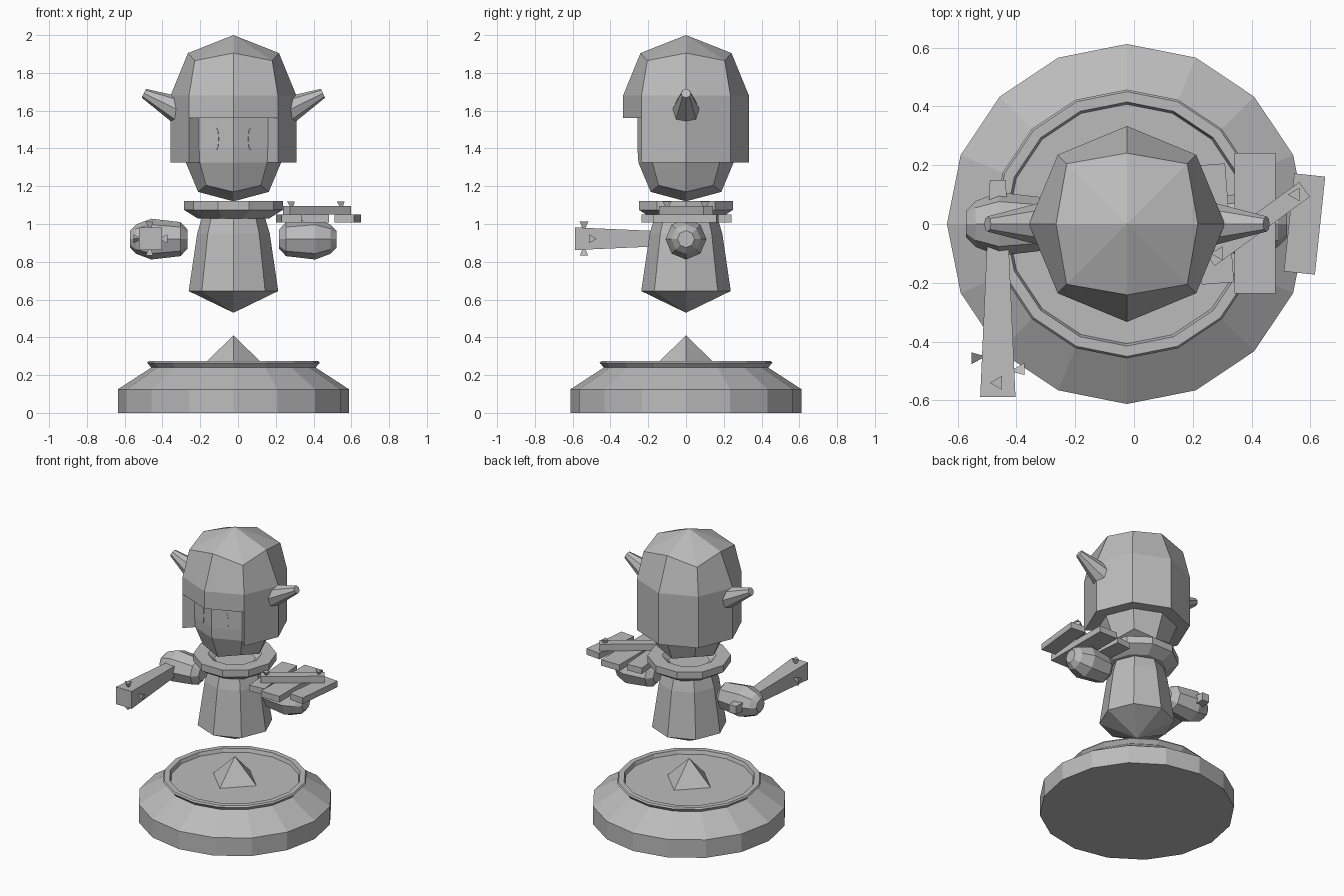
import bpy, bmesh, math
from mathutils import Vector, Matrix

if "Cube" in bpy.data.objects:
    bpy.data.objects.remove(bpy.data.objects["Cube"])

CX = -0.024  # centre line of the figure
grey = bpy.data.materials.new("stone_grey")
grey.diffuse_color = (0.5, 0.5, 0.5, 1)
grey.use_nodes = True
grey.node_tree.nodes["Principled BSDF"].inputs["Base Color"].default_value = grey.diffuse_color


def finish(name, bm):
    bmesh.ops.recalc_face_normals(bm, faces=bm.faces)
    me = bpy.data.meshes.new(name)
    bm.to_mesh(me)
    bm.free()
    me.materials.append(grey)
    ob = bpy.data.objects.new(name, me)
    bpy.context.collection.objects.link(ob)
    return ob


def loft(name, rings, close=True):
    """Skin a list of rings; a ring with one point becomes a tip."""
    bm = bmesh.new()
    rows = [[bm.verts.new(p) for p in r] for r in rings]
    for a, b in zip(rows, rows[1:]):
        n = max(len(a), len(b))
        for i in range(n):
            j = (i + 1) % n
            if len(a) == 1:
                bm.faces.new((a[0], b[j], b[i]))
            elif len(b) == 1:
                bm.faces.new((a[i], a[j], b[0]))
            else:
                bm.faces.new((a[i], a[j], b[j], b[i]))
    if close:
        for r in (rows[0], rows[-1]):
            if len(r) > 2:
                bm.faces.new(r)
    return finish(name, bm)


def ring(r, z, n=8, rd=None, zd=None):
    """Level ring; odd points may use their own radius and height."""
    if r == 0:
        return [(CX, 0, z)]
    pts = []
    for i in range(n):
        a = 2 * math.pi * i / n
        odd = i % 2 and rd is not None
        q, h = (rd, zd) if odd else (r, z)
        pts.append((CX + q * math.cos(a), q * math.sin(a), h))
    return pts


def taper(name, p, q, r0, r1, n, spin=0.0):
    """Tapered prism from p to q."""
    p, q = Vector(p), Vector(q)
    rot = (q - p).to_track_quat('Z', 'Y')
    rings = []
    for c, r in ((p, r0), (q, r1)):
        rings.append([c + rot @ Vector((r * math.cos(2 * math.pi * i / n + spin),
                                        r * math.sin(2 * math.pi * i / n + spin), 0))
                      for i in range(n)])
    return loft(name, rings)


def plank(name, x, y, z, w, l, t, deg):
    bm = bmesh.new()
    m = (Matrix.Translation((x, y, z)) @ Matrix.Rotation(math.radians(deg), 4, 'Z')
         @ Matrix.Diagonal((w, l, t, 1)))
    bmesh.ops.create_cube(bm, size=1, matrix=m)
    return finish(name, bm)


# Round pedestal with a raised lip and a centre spike
loft("pedestal", [ring(r, z, 16) for r, z in (
    (0.612, 0), (0.612, 0.125), (0.435, 0.24), (0.457, 0.265),
    (0.45, 0.275), (0.415, 0.275), (0.407, 0.25))])
loft("pedestal_spike", [ring(0.165, 0.25, 4), ring(0, 0.41)])

# Torso and collar
loft("torso", [ring(r, z) for r, z in (
    (0, 0.53), (0.237, 0.645), (0.192, 0.95), (0.165, 1.04), (0.14, 1.09))])
loft("collar", [ring(r, z, 10) for r, z in (
    (0.19, 1.03), (0.262, 1.075), (0.262, 1.123), (0.17, 1.123), (0.13, 1.09))])

# Head with a rounded chin
loft("head", [ring(0, 1.12), ring(0.187, 1.17, 8, 0.205, 1.205),
              ring(0.252, 1.325), ring(0.257, 1.4), ring(0.257, 1.6)])

# Helmet: dome plus a lower guard open at the front
loft("helmet_dome", [ring(0.333, 1.56), ring(0.333, 1.68),
                     ring(0.241, 1.905, 8, 0.29, 1.865), ring(0, 2.0)])
bm = bmesh.new()
order = [7, 0, 1, 2, 3, 4, 5]
cols = []
for i in order:
    cols.append([bm.verts.new(ring(r, z)[i]) for r, z in (
        (0.333, 1.56), (0.333, 1.325), (0.25, 1.325), (0.25, 1.56))])
for a, b in zip(cols, cols[1:]):
    for k in range(3):
        bm.faces.new((a[k], b[k], b[k + 1], a[k + 1]))
bm.faces.new(cols[0])
bm.faces.new(cols[-1])
finish("helmet_guard", bm)

for s, side in ((-1, "left"), (1, "right")):
    # Horns
    taper(side + "_horn", (CX + s * 0.285, 0, 1.6), (CX + s * 0.474, 0, 1.692),
          0.075, 0.026, 8)
    # Eyes as thin plates on the slanted face planes
    nrm = Vector((s * 0.383, -0.924, 0))
    tan = Vector((0.924, s * 0.383, 0))
    c = Vector((CX + s * 0.09, -0.2197, 1.45))
    eye = [c + tan * 0.014 * math.cos(a) + Vector((0, 0, 0.06 * math.sin(a)))
           for a in (2 * math.pi * i / 8 for i in range(8))]
    loft(side + "_eye", [[p - nrm * 0.002 for p in eye], [p + nrm * 0.003 for p in eye]])
    # Floating hands, eight-sided along x
    hx = 0.369 if s > 0 else -0.419
    loft(side + "_hand", [[(hx + s * x, r * math.cos(math.pi * i / 4),
                            0.92 + r * math.sin(math.pi * i / 4)) for i in range(8)]
                          for x, r in ((-0.152, 0.05), (-0.115, 0.09), (0.04, 0.108),
                                       (0.12, 0.078), (0.152, 0.045))])

# Club with nails
KX, KZ = -0.463, 0.922
loft("club", [[(KX + a * h, y, KZ + b * h) for a, b in ((-1, -1), (1, -1), (1, 1), (-1, 1))]
              for y, h in ((0.15, 0.027), (-0.588, 0.06))])
for i, (dx, dz, y) in enumerate(((0, 1, -0.54), (0, -1, -0.54), (-1, 0, -0.45), (1, 0, -0.5))):
    d = Vector((dx, 0, dz))
    c = Vector((KX, y, KZ))
    taper("club_nail_%d" % i, c + d * 0.05, c + d * 0.09, 0.005, 0.027, 3)

# Plank shield on the other hand
plank("shield_plank_inner", 0.27, 0, 1.029, 0.11, 0.405, 0.042, 4.3)
plank("shield_plank_middle", 0.412, 0.003, 1.029, 0.14, 0.478, 0.042, 0)
plank("shield_plank_outer", 0.58, 0, 1.029, 0.106, 0.335, 0.042, -6)
plank("shield_crossbar", 0.418, 0, 1.073, 0.4, 0.062, 0.046, 36)
for i, (x, y) in enumerate(((0.287, -0.1), (0.55, 0.1))):
    taper("shield_nail_%d" % i, (x, y, 1.085), (x, y, 1.118), 0.006, 0.027, 3)
